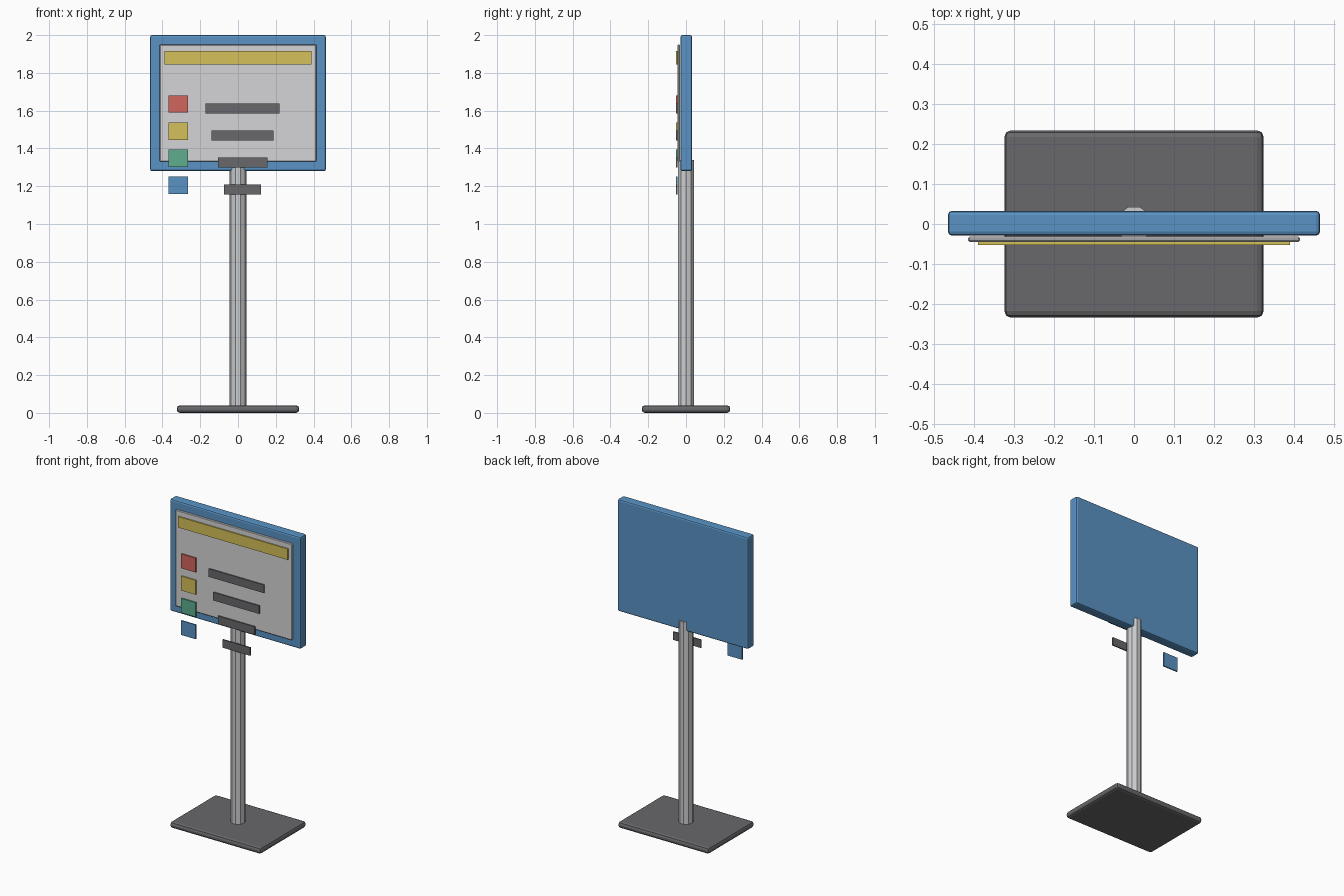
import bpy
import math

cube = bpy.data.objects.get("Cube")
if cube:
    bpy.data.objects.remove(cube, do_unlink=True)


def material(name, r, g, b):
    m = bpy.data.materials.new(name)
    m.use_nodes = True
    m.diffuse_color = (r, g, b, 1)
    m.node_tree.nodes["Principled BSDF"].inputs["Base Color"].default_value = (r, g, b, 1)
    return m


BLUE = material("blue", 0.10, 0.29, 0.55)
WHITE = material("pale grey", 0.66, 0.66, 0.68)
METAL = material("light metal", 0.60, 0.61, 0.62)
DARK = material("dark grey", 0.14, 0.14, 0.15)
YELLOW = material("yellow", 0.66, 0.53, 0.10)
RED = material("red", 0.64, 0.13, 0.11)
GREEN = material("green", 0.11, 0.42, 0.27)


def box(name, center, size, mat, bevel=0, segments=1):
    bpy.ops.mesh.primitive_cube_add(size=1, location=center)
    ob = bpy.context.object
    ob.name = name
    ob.scale = size
    bpy.ops.object.transform_apply(location=False, rotation=False, scale=True)
    ob.data.materials.append(mat)
    if bevel:
        mod = ob.modifiers.new("soft_edges", "BEVEL")
        mod.width = bevel
        mod.segments = segments
    return ob


# Stand: floor plate and ten-sided pole
box("base_plate", (0, 0, 0.02), (0.648, 0.468, 0.04), DARK, 0.016, 2)
bpy.ops.mesh.primitive_cylinder_add(vertices=10, radius=0.045, depth=1.3,
                                    location=(0, 0, 0.69), rotation=(0, 0, math.pi / 10))
pole = bpy.context.object
pole.name = "pole"
pole.data.materials.append(METAL)

# Sign board with its raised face
box("sign_board", (0, 0.002, 1.64), (0.93, 0.062, 0.72), BLUE, 0.01, 2)
box("sign_face", (0, -0.038, 1.64), (0.83, 0.013, 0.62), WHITE, 0.004)
box("title_strip", (0, -0.0485, 1.88), (0.78, 0.008, 0.07), YELLOW)

# Rows of colour chips and shrinking text bars
for i, mat in enumerate((RED, YELLOW, GREEN, BLUE)):
    drop = 0.143 * i
    box(f"colour_chip_{i + 1}", (-0.316, -0.0485, 1.635 - drop), (0.104, 0.008, 0.092), mat)
    box(f"text_bar_{i + 1}", (0.024, -0.0485, 1.612 - drop), (0.392 - 0.065 * i, 0.008, 0.052), DARK)
